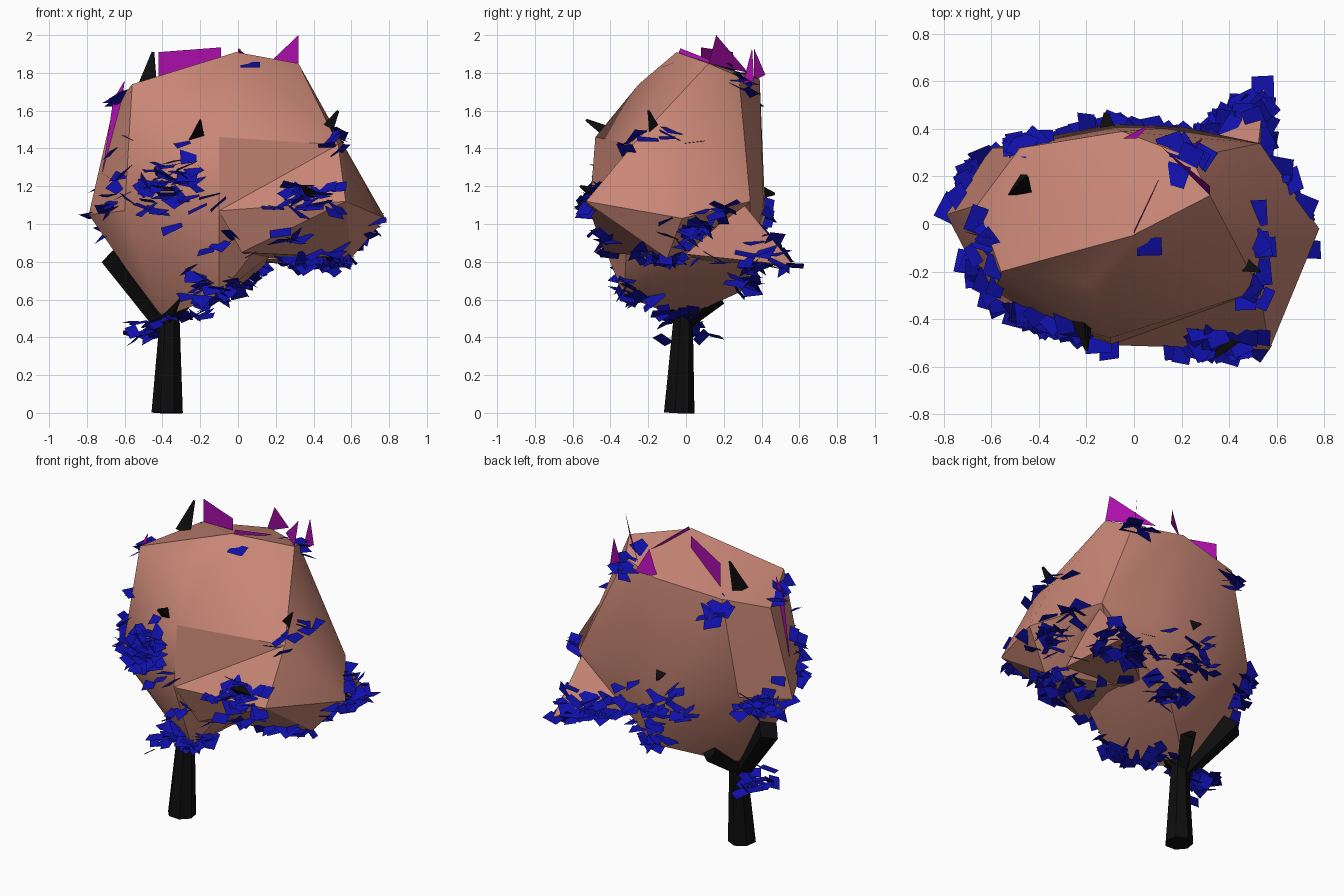
import bpy, bmesh, math, random
from mathutils import Vector, Matrix
from mathutils.bvhtree import BVHTree

if "Cube" in bpy.data.objects:
    bpy.data.objects.remove(bpy.data.objects["Cube"])

random.seed(4)


def material(name, rgb):
    m = bpy.data.materials.new(name)
    m.diffuse_color = (*rgb, 1)
    m.use_nodes = True
    m.node_tree.nodes["Principled BSDF"].inputs["Base Color"].default_value = m.diffuse_color
    return m


SALMON = material("salmon", (0.58, 0.24, 0.18))
BLUE = material("blue", (0.005, 0.005, 0.40))
PURPLE = material("purple", (0.42, 0.005, 0.42))
BLACK = material("black", (0.004, 0.004, 0.004))


def finish(bm, name, mat):
    me = bpy.data.meshes.new(name)
    bm.to_mesh(me)
    bm.free()
    me.materials.append(mat)
    ob = bpy.data.objects.new(name, me)
    bpy.context.collection.objects.link(ob)
    return ob


def hull(name, pts):
    bm = bmesh.new()
    for p in pts:
        bm.verts.new(p)
    r = bmesh.ops.convex_hull(bm, input=bm.verts[:])
    junk = {g for g in r["geom_interior"] + r["geom_unused"] if isinstance(g, bmesh.types.BMVert)}
    bmesh.ops.delete(bm, geom=list(junk), context="VERTS")
    bmesh.ops.recalc_face_normals(bm, faces=bm.faces[:])
    return finish(bm, name, SALMON)


def activate(ob):
    bpy.ops.object.select_all(action="DESELECT")
    ob.select_set(True)
    bpy.context.view_layer.objects.active = ob


def add_cone(bm, a, b, r1, r2, sides):
    a, b = Vector(a), Vector(b)
    rot = Vector((0, 0, 1)).rotation_difference(b - a).to_matrix().to_4x4()
    bmesh.ops.create_cone(bm, cap_ends=True, segments=sides, radius1=r1, radius2=r2,
                          depth=(b - a).length, matrix=Matrix.Translation((a + b) / 2) @ rot)


# Canopy: main crown, lower right lobe and pointed back flap, fused together
front_up, front_low = (-0.10, -0.48, 1.46), (-0.10, -0.51, 1.07)
side_a, side_b = (0.53, -0.28, 1.42), (0.57, -0.08, 1.40)
back_right = (0.53, 0.34, 1.12)
canopy = hull("canopy", [
    (-0.01, -0.05, 1.91), (0.32, 0.12, 1.85), (0.24, 0.28, 1.78), (-0.05, 0.39, 1.77),
    (-0.48, 0.32, 1.72), (-0.66, 0.08, 1.62), (-0.56, -0.20, 1.74), (-0.19, -0.25, 1.74),
    front_up, front_low, side_a, side_b, back_right,
    (-0.60, -0.33, 1.07), (-0.79, 0.04, 1.05), (-0.60, 0.32, 1.12), (-0.10, 0.42, 1.05),
    (0.20, 0.41, 1.12), (-0.10, -0.33, 0.62), (-0.41, -0.02, 0.50), (0.00, 0.33, 0.66)])
lobe = hull("right_lobe", [
    front_low, side_a, side_b, back_right, (0.57, -0.53, 1.12), (0.78, -0.02, 1.03),
    (0.60, -0.10, 0.82), (0.02, -0.43, 0.85), (0.05, 0.10, 0.82), (0.10, 0.30, 1.0)])
flap = hull("back_flap", [
    (0.52, 0.30, 1.11), (0.55, 0.57, 0.78), (0.10, 0.20, 0.95), (0.52, 0.00, 0.84), (0.0, 0.1, 0.80)])
for part in (lobe, flap):
    mod = canopy.modifiers.new("union", "BOOLEAN")
    mod.operation, mod.solver, mod.object = "UNION", "EXACT", part
    activate(canopy)
    bpy.ops.object.modifier_apply(modifier=mod.name)
    bpy.data.objects.remove(part)
activate(canopy)
bpy.ops.object.shade_smooth_by_angle(angle=math.radians(32))

surface = bmesh.new()
surface.from_mesh(canopy.data)
tree = BVHTree.FromBMesh(surface)

# Trunk with forks vanishing into the canopy
bm = bmesh.new()
add_cone(bm, (-0.375, -0.04, 0.0), (-0.36, -0.015, 0.56), 0.085, 0.05, 7)
add_cone(bm, (-0.38, -0.02, 0.45), (-0.66, 0.10, 0.84), 0.05, 0.075, 4)
add_cone(bm, (-0.37, -0.02, 0.48), (-0.27, -0.17, 0.70), 0.04, 0.07, 4)
add_cone(bm, (-0.37, 0.00, 0.48), (-0.28, 0.16, 0.62), 0.04, 0.06, 4)
finish(bm, "trunk", BLACK)

# Branch ends poking through the canopy
bm = bmesh.new()
for base, tip in [((-0.22, -0.36, 1.44), (-0.20, -0.53, 1.55)), ((0.43, -0.16, 1.43), (0.53, -0.20, 1.60)),
                  ((-0.48, 0.15, 1.72), (-0.45, 0.20, 1.91)), ((0.42, -0.45, 1.14), (0.34, -0.56, 1.20)),
                  ((-0.10, 0.36, 1.18), (-0.12, 0.47, 1.16))]:
    add_cone(bm, base, tip, 0.06, 0.008, 3)
finish(bm, "branch_tips", BLACK)

# Purple blades along the top
bm = bmesh.new()
for blade in [[(0.11, 0.33, 1.80), (0.32, 0.12, 1.85), (0.32, 0.16, 2.0)],
              [(-0.42, 0.25, 1.76), (-0.09, 0.08, 1.86), (-0.09, 0.08, 1.935), (-0.42, 0.25, 1.91)],
              [(-0.05, 0.36, 1.76), (0.07, 0.42, 1.79), (0.01, 0.36, 1.93)],
              [(0.25, 0.30, 1.74), (0.29, 0.36, 1.76), (0.27, 0.35, 1.93)],
              [(0.0, -0.05, 1.88), (0.11, 0.20, 1.84), (0.0, -0.03, 1.93)],
              [(-0.72, -0.03, 1.26), (-0.62, -0.06, 1.60), (-0.60, -0.06, 1.76), (-0.66, -0.05, 1.66)],
              [(-0.23, -0.25, 1.65), (-0.18, -0.26, 1.72), (-0.21, -0.29, 1.66)]]:
    bm.faces.new([bm.verts.new(p) for p in blade])
finish(bm, "top_blades", PURPLE)


# Leaf cards: small tilted squares in clusters snapped to the canopy
def leaf(bm, p, out, size):
    normal = (out * 0.35 + Vector((random.gauss(0, .45), random.gauss(0, .45), 1))).normalized()
    u = normal.orthogonal().normalized()
    u.rotate(Matrix.Rotation(random.uniform(0, 6.3), 3, normal))
    v = normal.cross(u)
    w, h = size * random.uniform(.6, 1), size * random.uniform(.6, 1)
    bm.faces.new([bm.verts.new(p + u * w * i + v * h * j) for i, j in ((-1, -1), (1, -1), (1, 1), (-1, 1))])


bm = bmesh.new()
clusters = [  # centre, spread, count
    ((-0.38, -0.48, 1.22), (.12, .05, .09), 46), ((0.34, -0.56, 1.16), (.08, .04, .05), 26),
    ((0.42, -0.15, 0.78), (.10, .10, .04), 24), ((0.70, 0.12, 0.94), (.06, .12, .07), 32),
    ((0.42, 0.45, 0.84), (.12, .08, .06), 50), ((-0.15, -0.30, 0.64), (.06, .08, .06), 20),
    ((-0.70, 0.24, 1.02), (.05, .09, .08), 24), ((-0.08, 0.42, 0.95), (.13, .04, .10), 24),
    ((0.02, 0.34, 0.68), (.08, .06, .03), 14), ((-0.63, -0.25, 1.15), (.07, .08, .12), 14),
    ((-0.64, 0.0, 1.67), (.02, .06, .03), 5), ((-0.45, 0.38, 1.65), (.06, .04, .06), 8),
    ((0.24, 0.30, 1.78), (.04, .05, .05), 8), ((0.54, -0.15, 1.46), (.05, .10, .04), 9),
    ((0.03, -0.13, 1.85), (.04, .04, .02), 1), ((0.05, -0.45, 0.90), (.22, .04, .05), 10)]
for centre, spread, count in clusters:
    for _ in range(count):
        p = Vector([random.gauss(c, s) for c, s in zip(centre, spread)])
        hit, normal, _, _ = tree.find_nearest(p)
        leaf(bm, hit + normal * 0.01, normal, 0.06)
# Low tuft around the trunk
for centre, spread, count in [((-0.47, 0.0, 0.43), (.05, .08, .03), 18), ((-0.22, -0.02, 0.53), (.05, .07, .02), 12)]:
    for _ in range(count):
        p = Vector([random.gauss(c, s) for c, s in zip(centre, spread)])
        leaf(bm, p, Vector((-1, 0, 0)), 0.05)
finish(bm, "leaves", BLUE)
surface.free()
